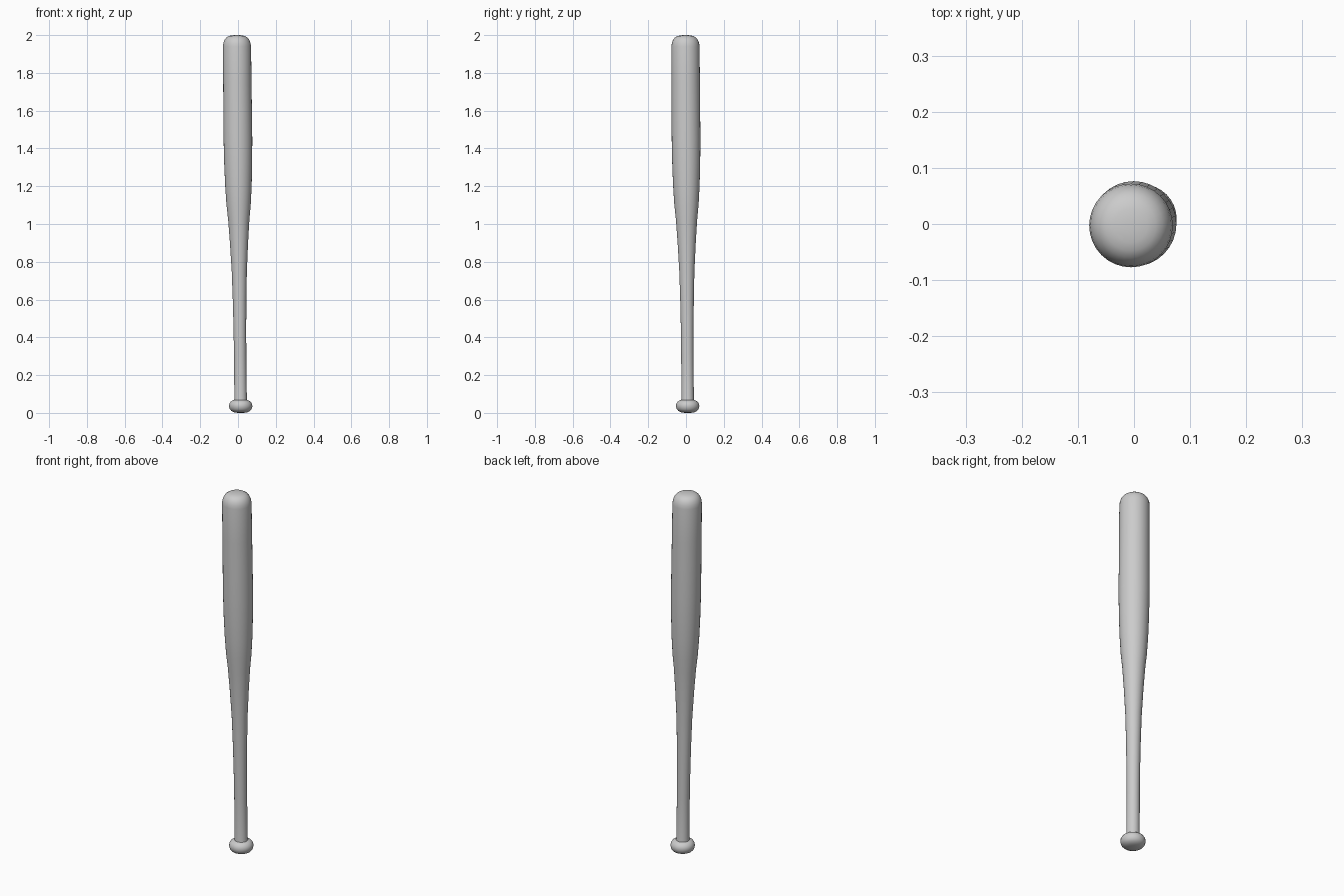
import bpy, bmesh, math

if "Cube" in bpy.data.objects:
    bpy.data.objects.remove(bpy.data.objects["Cube"])

SEG = 32
# axis leans slightly: centre at the base and at the top
BASE, TOP = (0.0145, 0.009), (-0.006, -0.003)


def lathe(name, profile):
    """Revolve (radius, z) points about the slightly leaning axis."""
    bm = bmesh.new()
    rings = []
    for r, z in profile:
        t = z / 2
        cx = BASE[0] + (TOP[0] - BASE[0]) * t
        cy = BASE[1] + (TOP[1] - BASE[1]) * t
        rings.append([bm.verts.new((cx + r * math.cos(2 * math.pi * i / SEG),
                                    cy + r * math.sin(2 * math.pi * i / SEG), z))
                      for i in range(SEG)])
    for a, b in zip(rings, rings[1:]):
        for i in range(SEG):
            j = (i + 1) % SEG
            bm.faces.new((a[i], a[j], b[j], b[i]))
    bm.faces.new(rings[0][::-1])
    bm.faces.new(rings[-1])
    me = bpy.data.meshes.new(name)
    bm.to_mesh(me)
    bm.free()
    ob = bpy.data.objects.new(name, me)
    bpy.context.collection.objects.link(ob)
    bpy.context.view_layer.objects.active = ob
    ob.select_set(True)
    bpy.ops.object.shade_smooth_by_angle(angle=math.radians(40))
    ob.select_set(False)
    return ob


# knob, handle, taper, barrel and rounded tip as one turned piece
knob = [(0.015, 0.0), (0.034, 0.003), (0.049, 0.010), (0.058, 0.020), (0.062, 0.035),
        (0.060, 0.048), (0.053, 0.059), (0.044, 0.065), (0.034, 0.068)]
handle = [(0.033, 0.075), (0.0325, 0.30), (0.0335, 0.45), (0.036, 0.60),
          (0.040, 0.75), (0.048, 0.90), (0.056, 1.02)]
barrel = [(0.064, 1.10), (0.070, 1.20), (0.074, 1.32), (0.076, 1.45),
          (0.0755, 1.60), (0.075, 1.75), (0.0745, 1.94)]
tip = [(0.072, 1.958), (0.066, 1.974), (0.057, 1.986), (0.045, 1.994),
       (0.030, 1.998), (0.012, 2.0)]
lathe("bat", knob + handle + barrel + tip)
